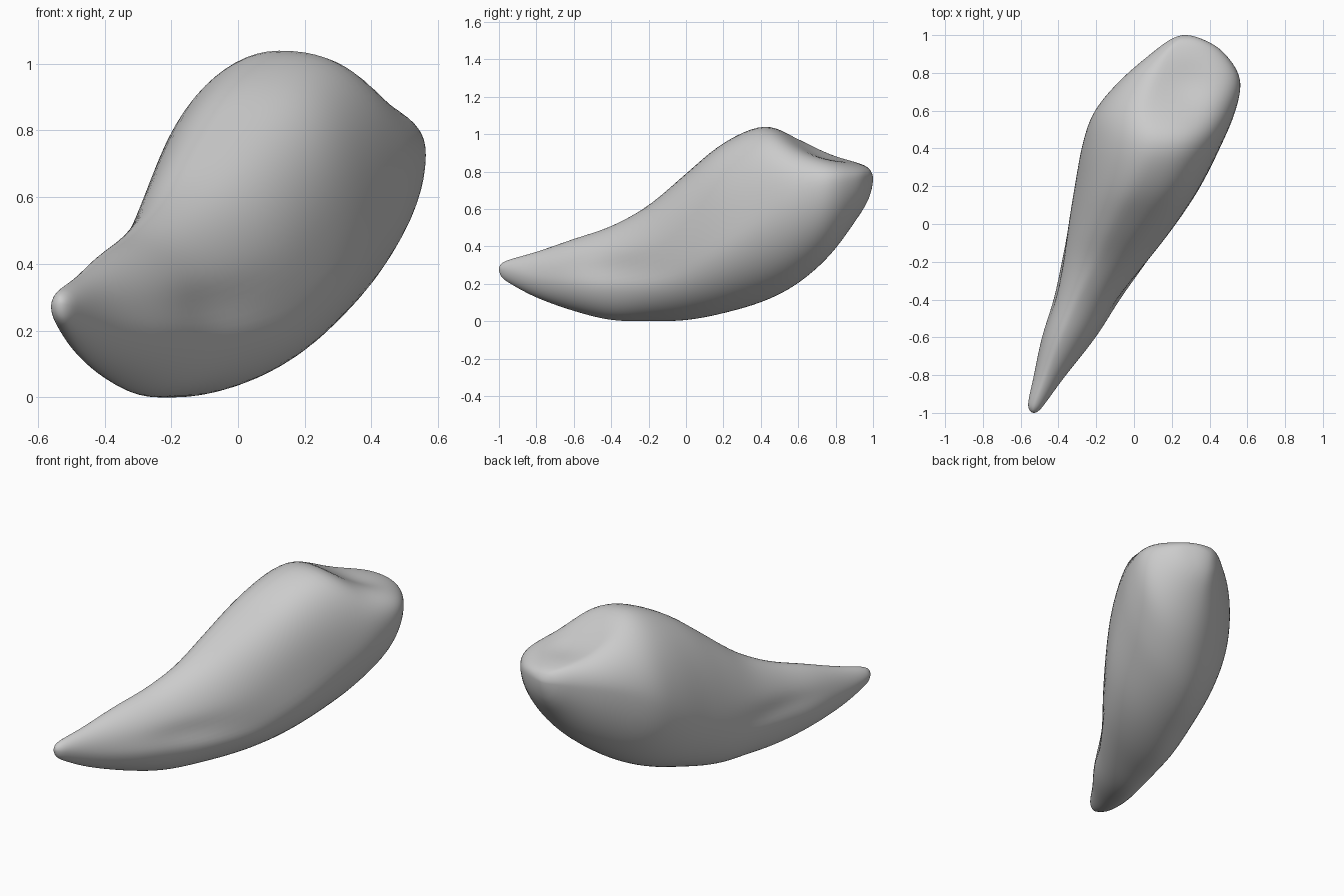
import bpy, bmesh, math

if "Cube" in bpy.data.objects:
    bpy.data.objects.remove(bpy.data.objects["Cube"])

# Cross-sections along y: y, left x, right x, bottom z, top z,
# x of bottom, x of crest, z of left side, z of right side
KEYS = [
    (-1.00, -.53, -.53, .28, .28, -.53, -.53, .28, .28),
    (-.985, -.553, -.50, .235, .308, -.525, -.53, .275, .275),
    (-.94, -.56, -.463, .20, .33, -.51, -.515, .27, .27),
    (-.80, -.53, -.36, .125, .37, -.46, -.46, .25, .24),
    (-.60, -.49, -.20, .053, .44, -.37, -.38, .24, .22),
    (-.40, -.43, -.07, .004, .508, -.28, -.29, .24, .22),
    (-.20, -.388, .078, -.002, .62, -.21, -.18, .25, .25),
    (.00, -.35, .225, .003, .79, -.15, -.08, .29, .32),
    (.20, -.315, .355, .04, .955, -.06, .03, .37, .44),
    (.42, -.275, .465, .105, 1.046, .02, .12, .50, .59),
    (.60, -.21, .54, .20, .98, .11, .08, .62, .69),
    (.77, -.065, .565, .35, .91, .21, .13, .71, .735),
    (.91, .10, .475, .54, .855, .26, .19, .75, .755),
    (.975, .19, .37, .65, .82, .27, .25, .765, .765),
    (1.00, .27, .27, .765, .765, .27, .27, .765, .765),
]
STEPS, SIDES = 6, 72


def spline(i, t):
    """Catmull-Rom blend between key i and key i + 1, with round ends."""
    def mirror(end, inner):
        return [inner[0]] + [2 * p - q for p, q in zip(end[1:], inner[1:])]
    b, c = KEYS[i], KEYS[i + 1]
    a = KEYS[i - 1] if i > 0 else mirror(b, c)
    d = KEYS[i + 2] if i + 2 < len(KEYS) else mirror(c, b)
    return [0.5 * (2 * q + (r - p) * t + (2 * p - 5 * q + 4 * r - s) * t * t
                   + (3 * q - p - 3 * r + s) * t ** 3)
            for p, q, r, s in zip(a, b, c, d)]


def bump(d, width):
    return math.exp(-(d / width) ** 2)


def section_point(sec, ang):
    """Point on a section made of four rounded quarters."""
    y, xl, xr, zb, zt, xb, xt, zl, zr = sec
    c, s = math.cos(ang), math.sin(ang)
    side_x, side_z = (xr, zr) if c >= 0 else (xl, zl)
    end_x, end_z = (xt, zt) if s >= 0 else (xb, zb)
    if c > 0 and s < 0:
        power = 1.06                                  # flatter underside
    elif c > 0:
        # full right shoulder along the middle of the body
        power = 1.0 - .17 * min(max((y + .6) / .5, 0), 1) - .18 * bump(y - .1, .25)
    else:
        power = 1.08 if s > 0 else 1.0
    u, v = abs(c) ** power, abs(s) ** power
    x = end_x + (side_x - end_x) * u
    z = side_z + (end_z - side_z) * v
    # Shallow groove along both flanks
    x += (end_x - side_x) * u * .1 * bump(z - .28, .05) * bump(y + .33, .25)
    if s > 0:
        # Dish in the broad end
        z -= .05 * bump(x - .27, .16) * bump(y - .72, .14)
    return x, y, z


# Curved claw body
bm = bmesh.new()
rings = []
for i in range(len(KEYS) - 1):
    for k in range(STEPS):
        if i == 0 and k == 0:
            continue
        sec = spline(i, k / STEPS)
        rings.append([bm.verts.new(section_point(sec, 2 * math.pi * j / SIDES))
                      for j in range(SIDES)])
for a, b in zip(rings, rings[1:]):
    for j in range(SIDES):
        n = (j + 1) % SIDES
        bm.faces.new((a[j], a[n], b[n], b[j]))

# Tip and broad-end caps
for ring, pole in ((rings[0], KEYS[0]), (rings[-1], KEYS[-1])):
    p = bm.verts.new((pole[1], pole[0], pole[3]))
    for j in range(SIDES):
        bm.faces.new((ring[j], ring[(j + 1) % SIDES], p))

# Soften the seams between the quarters
for _ in range(6):
    bmesh.ops.smooth_vert(bm, verts=[v for r in rings[6:-6] for v in r], factor=.5,
                          use_axis_x=True, use_axis_y=True, use_axis_z=True)
# Rest the lowest point on the ground
low = min(v.co.z for v in bm.verts)
bmesh.ops.translate(bm, verts=bm.verts, vec=(0, 0, -low))
bmesh.ops.recalc_face_normals(bm, faces=bm.faces)
for f in bm.faces:
    f.smooth = True
mesh = bpy.data.meshes.new("claw")
bm.to_mesh(mesh)
bm.free()
claw = bpy.data.objects.new("claw", mesh)
bpy.context.collection.objects.link(claw)
